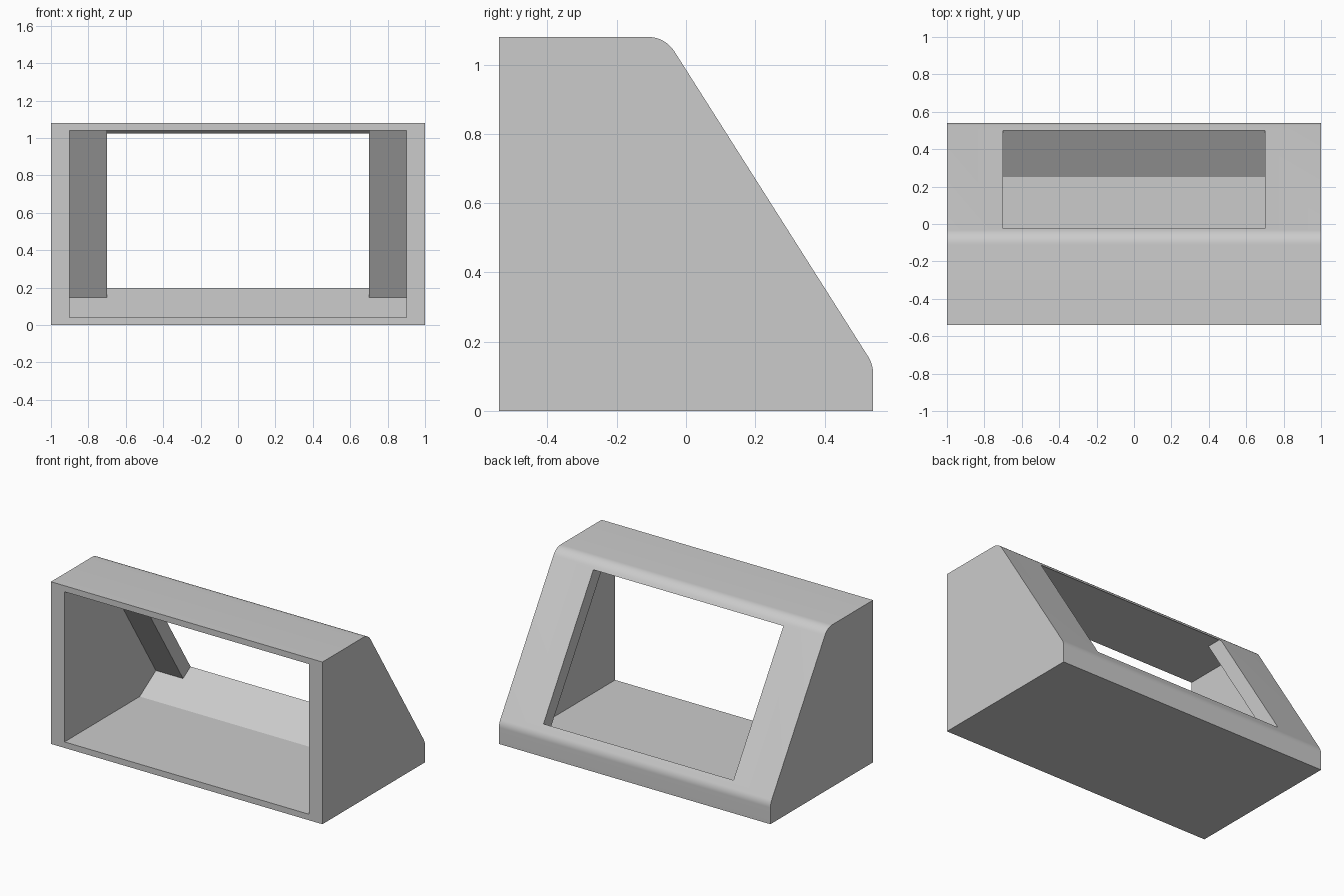
import bpy
import bmesh
import math
from mathutils import Vector

cube = bpy.data.objects.get("Cube")
if cube:
    bpy.data.objects.remove(cube, do_unlink=True)

# Single plain grey finish
grey = bpy.data.materials.new("plain grey")
grey.use_nodes = True
color = (0.6, 0.6, 0.6, 1)
grey.diffuse_color = color
grey.node_tree.nodes["Principled BSDF"].inputs["Base Color"].default_value = color


def arc(corner, before, after, radius, steps=8):
    """Points of a rounded corner between two straight sides."""
    c = Vector(corner)
    a = (Vector(before) - c).normalized()
    b = (Vector(after) - c).normalized()
    half = a.angle(b) / 2
    centre = c + (a + b).normalized() * radius / math.sin(half)
    tangent = radius / math.tan(half)
    start = (c + a * tangent - centre).normalized()
    end = (c + b * tangent - centre).normalized()
    return [centre + start.slerp(end, i / steps) * radius for i in range(steps + 1)]


def prism(name, profile, half_width):
    """Extrude a (y, z) profile symmetrically along x."""
    bm = bmesh.new()
    face = bm.faces.new([bm.verts.new((-half_width, y, z)) for y, z in profile])
    ext = bmesh.ops.extrude_face_region(bm, geom=[face], use_keep_orig=True)
    moved = [v for v in ext["geom"] if isinstance(v, bmesh.types.BMVert)]
    bmesh.ops.translate(bm, verts=moved, vec=(2 * half_width, 0, 0))
    bmesh.ops.recalc_face_normals(bm, faces=bm.faces)
    mesh = bpy.data.meshes.new(name)
    bm.to_mesh(mesh)
    bm.free()
    mesh.materials.append(grey)
    obj = bpy.data.objects.new(name, mesh)
    bpy.context.collection.objects.link(obj)
    return obj


def cut(target, cutter):
    """Subtract a cutter for good and delete it."""
    cutter.hide_render = True
    mod = target.modifiers.new("cut", "BOOLEAN")
    mod.operation = "DIFFERENCE"
    mod.solver = "EXACT"
    mod.object = cutter
    bpy.context.view_layer.objects.active = target
    bpy.ops.object.modifier_apply(modifier=mod.name)
    bpy.data.objects.remove(cutter, do_unlink=True)


# Outer wedge with rounded upper and lower bends
depth, height, wall = 0.54, 1.08, 0.04
top, low = Vector((-0.06, height)), Vector((depth, 0.135))
front_top, back_foot = (-depth, height), (depth, 0)
outer = [(-depth, 0), back_foot]
outer += arc(low, back_foot, top, 0.09)
outer += arc(top, low, front_top, 0.09)
outer.append(front_top)
case = prism("sloped_case", outer, 1.0)

# Cavity: floor, ramp square to the slope, inner slope and ceiling
slope = (low - top).normalized()
normal = Vector((-slope.y, slope.x))
sill = top + slope * ((0.198 - top.y) / slope.y)
ramp_foot = sill - normal * ((sill.y - wall) / normal.y)
ramp_top = sill - normal * 0.093
ceiling = height - wall
ceiling_end = ramp_top + slope * ((ceiling - ramp_top.y) / slope.y)
cavity = [(-0.7, wall), ramp_foot, ramp_top, ceiling_end, (-0.7, ceiling)]
cut(case, prism("cavity_cutter", cavity, 0.9))

# Window through the slope, flush with the ramp and the ceiling
window = [ramp_top, sill + normal * 0.3, (0.5, 0.623),
          (-0.045, ceiling), ceiling_end, (0, 0.4)]
cut(case, prism("window_cutter", window, 0.7))

# Smooth bends, crisp edges
bpy.ops.object.select_all(action="DESELECT")
case.select_set(True)
bpy.context.view_layer.objects.active = case
bpy.ops.object.shade_smooth_by_angle(angle=math.radians(25))
